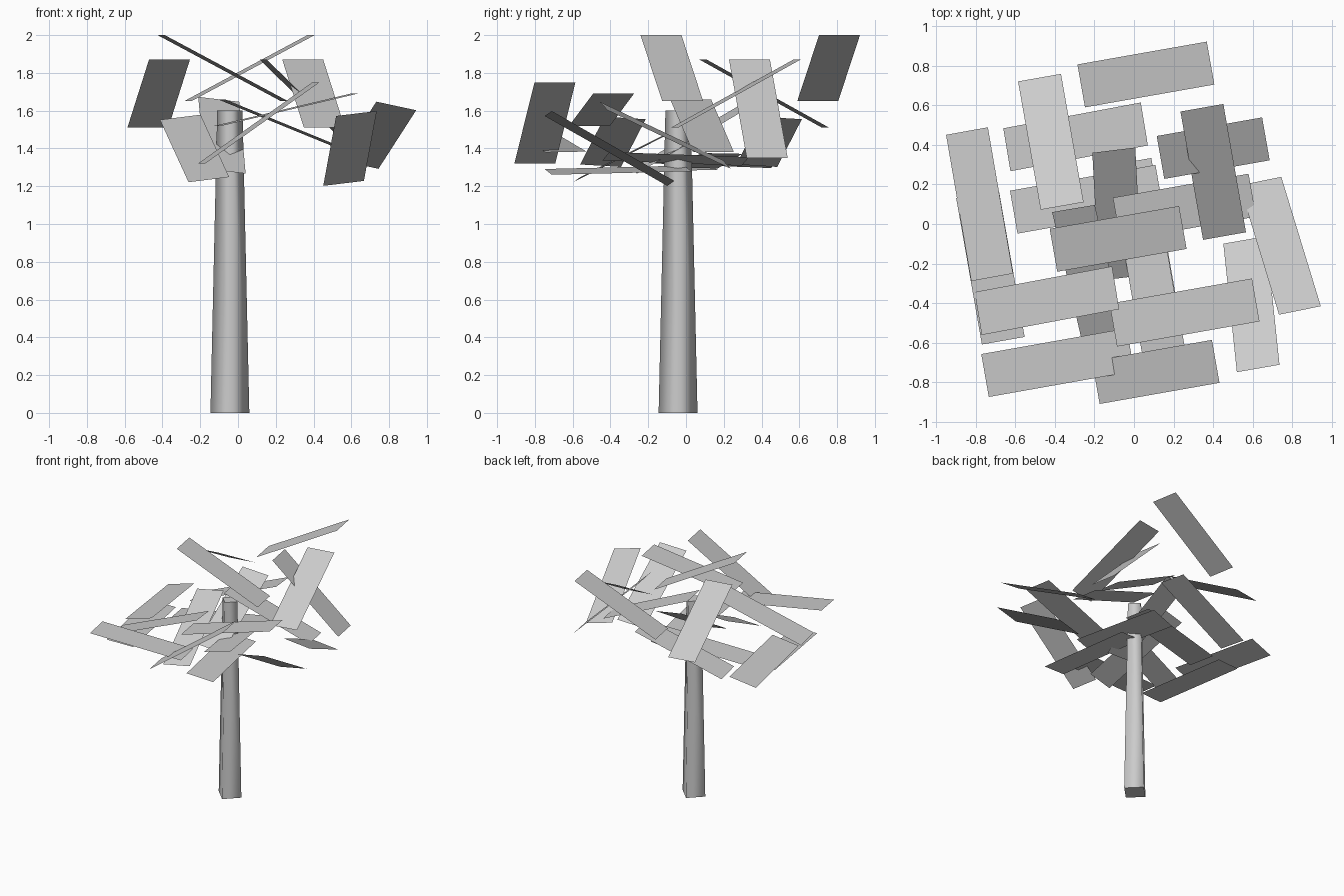
import bpy
import bmesh
from math import asin, radians
from mathutils import Matrix, Vector

cube = bpy.data.objects.get("Cube")
if cube:
    bpy.data.objects.remove(cube, do_unlink=True)

LENGTH, WIDTH = 0.75, 0.22
TURN = 10  # common turn of the leaf cards, in degrees

grey = bpy.data.materials.new("pale grey")
grey.use_nodes = True
colour = (0.6, 0.6, 0.6, 1)
grey.diffuse_color = colour
grey.node_tree.nodes["Principled BSDF"].inputs["Base Color"].default_value = colour


def turned(angle, axis):
    return Matrix.Rotation(radians(angle), 4, axis)


def add_object(name, bm):
    mesh = bpy.data.meshes.new(name)
    bm.to_mesh(mesh)
    bm.free()
    mesh.materials.append(grey)
    obj = bpy.data.objects.new(name, mesh)
    bpy.context.collection.objects.link(obj)


def card(name, centre, rotation, along_y):
    size = (WIDTH, LENGTH) if along_y else (LENGTH, WIDTH)
    bm = bmesh.new()
    bmesh.ops.create_grid(bm, x_segments=1, y_segments=1, size=0.5)
    bm.transform(Matrix.Translation(Vector(centre)) @ rotation
                 @ Matrix.Diagonal((*size, 1, 1)))
    add_object(name, bm)


def steep_leaf(name, centre, rise, along_y=False, turn=TURN, side_rise=0):
    """Card whose far end is 'rise' higher than its near end."""
    pitch = asin(rise / LENGTH)
    if along_y:
        tilt = (Matrix.Rotation(pitch, 4, 'X')
                @ Matrix.Rotation(-asin(side_rise / WIDTH), 4, 'Y'))
    else:
        tilt = Matrix.Rotation(-pitch, 4, 'Y')
    card(name, centre, turned(turn, 'Z') @ tilt, along_y)


def leaning_leaf(name, centre, lean, along_y=False):
    """Card that leans sideways only, higher on its left for positive lean."""
    card(name, centre, turned(-lean, 'Y') @ turned(TURN, 'Z'), along_y)


# Tapered four-sided trunk, corner to the front, with smooth sides
bm = bmesh.new()
bmesh.ops.create_cone(bm, cap_ends=True, segments=4, radius1=0.103,
                      radius2=0.067, depth=1.6)
bm.transform(Matrix.Translation((-0.043, -0.042, 0.8)))
bm.normal_update()
for face in bm.faces:
    face.smooth = abs(face.normal.z) < 0.5
add_object("trunk", bm)

# Steep leaf cards running left to right
steep_leaf("top_back_leaf", (0.06, 0.755, 1.825), 0.35)
steep_leaf("top_centre_leaf", (-0.08, -0.075, 1.825), -0.35)
steep_leaf("front_steep_leaf", (0.11, -0.747, 1.535), 0.43)
steep_leaf("front_upper_leaf", (0.255, -0.447, 1.605), 0.17)
steep_leaf("centre_left_leaf", (0.255, 0.085, 1.52), -0.28)
steep_leaf("back_left_steep_leaf", (0.40, 0.383, 1.61), -0.52)

# Steep leaf cards running front to back
steep_leaf("back_right_high_leaf", (-0.42, 0.415, 1.69), -0.36, True)
steep_leaf("back_left_high_leaf", (0.40, 0.263, 1.69), 0.36, True)
steep_leaf("far_left_leaf", (0.738, -0.11, 1.47), -0.31, True, 17, -0.05)
steep_leaf("front_left_leaf", (0.593, -0.405, 1.40), -0.37, True, 6, 0.03)
steep_leaf("front_inner_leaf", (-0.23, -0.25, 1.40), 0.33, True, 13, 0.03)
steep_leaf("centre_inner_leaf", (-0.085, 0.05, 1.47), 0.38, True, 3, -0.03)

# Leaning leaf cards running left to right
leaning_leaf("back_right_leaf", (-0.295, 0.44, 1.435), 20)
leaning_leaf("front_right_leaf", (-0.44, -0.387, 1.435), 20)
leaning_leaf("middle_right_leaf", (-0.24, 0.125, 1.335), 6)
leaning_leaf("front_right_low_leaf", (-0.385, -0.70, 1.42), -6)

# Leaning leaf cards running front to back
leaning_leaf("far_right_upper_leaf", (-0.78, 0.10, 1.335), 13, True)
leaning_leaf("far_right_lower_leaf", (-0.725, -0.22, 1.29), -5, True)
leaning_leaf("centre_upper_leaf", (0.045, -0.055, 1.345), 12, True)
leaning_leaf("centre_lower_leaf", (0.10, -0.36, 1.285), -8, True)
